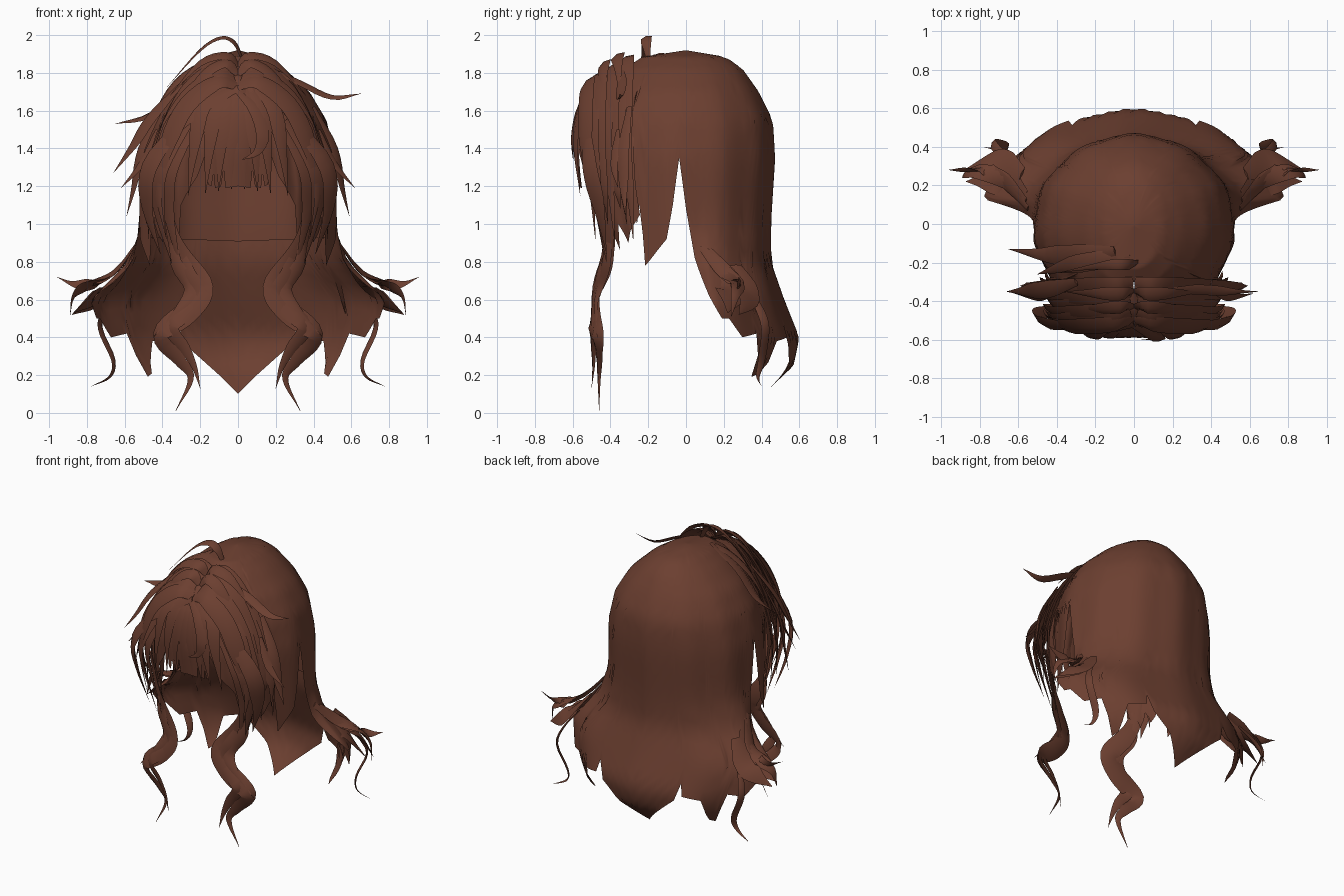
import bpy, bmesh, math, random
from mathutils import Vector

if "Cube" in bpy.data.objects:
    bpy.data.objects.remove(bpy.data.objects["Cube"])

random.seed(4)
brown = bpy.data.materials.new("chestnut brown")
brown.diffuse_color = (0.15, 0.05, 0.03, 1)
brown.use_nodes = True
brown.node_tree.nodes["Principled BSDF"].inputs["Base Color"].default_value = brown.diffuse_color


def finish(name, bm, angle):
    bmesh.ops.remove_doubles(bm, verts=bm.verts, dist=0.0005)
    bmesh.ops.recalc_face_normals(bm, faces=bm.faces)
    me = bpy.data.meshes.new(name)
    bm.to_mesh(me)
    bm.free()
    me.materials.append(brown)
    ob = bpy.data.objects.new(name, me)
    bpy.context.collection.objects.link(ob)
    bpy.ops.object.select_all(action='DESELECT')
    ob.select_set(True)
    bpy.context.view_layer.objects.active = ob
    bpy.ops.object.shade_smooth_by_angle(angle=math.radians(angle))
    return ob


def interp(table, x):
    for a, b in zip(table, table[1:]):
        if x <= b[0]:
            f = (x - a[0]) / (b[0] - a[0])
            return a[1] + (b[1] - a[1]) * f
    return table[-1][1]


def sheet(name, rows, hem, angles, place, n=26):
    """Hanging sheet of hair: rows of (z, rx, ry), cut off at a jagged hem."""
    bm = bmesh.new()
    cols = []
    depth = [(-r[0], i) for i, r in enumerate(rows)]
    for a in angles:
        s_end = interp(depth, -interp(hem, abs(a)))
        col = []
        for j in range(n + 1):
            s = s_end * j / n
            i = min(int(s), len(rows) - 2)
            z, rx, ry = (p + (q - p) * (s - i) for p, q in zip(rows[i], rows[i + 1]))
            col.append(bm.verts.new(place(math.radians(a), z, rx, ry)))
        cols.append(col)
    for c, d in zip(cols, cols[1:]):
        for j in range(n):
            bm.faces.new((c[j], c[j + 1], d[j + 1], d[j]))
    return finish(name, bm, 50)


def lock(name, pts, width, thick=0.3, steps=4, mirror=True):
    """Tapered lock with a flat diamond section along a smooth path."""
    for side in ((1, -1) if mirror else (1,)):
        p = [Vector((x * side, y, z)) for x, y, z in pts]
        p = [2 * p[0] - p[1]] + p + [2 * p[-1] - p[-2]]
        path = []
        for i in range(1, len(p) - 2):
            a, b, c, d = p[i - 1:i + 3]
            for k in range(steps):
                t = k / steps
                path.append(0.5 * (2 * b + (c - a) * t + (2 * a - 5 * b + 4 * c - d) * t * t
                                   + (3 * b - a - 3 * c + d) * t ** 3))
        path.append(p[-2])
        bm = bmesh.new()
        rings = []
        m = len(path) - 1
        for i, q in enumerate(path):
            tan = (path[min(i + 1, m)] - path[max(i - 1, 0)]).normalized()
            out = q - Vector((0, 0, min(q.z, 1.25)))
            across = tan.cross(out).normalized()
            up = across.cross(tan)
            f = i / m
            w = width * 0.5 * max(0.02, min(1, 0.45 + 2 * f, 2.2 * (1 - f)))
            rings.append([bm.verts.new(q + across * w * u + up * w * thick * v)
                          for u, v in ((1, 0), (0, 1), (-1, 0), (0, -1))])
        for r, s in zip(rings, rings[1:]):
            for k in range(4):
                bm.faces.new((r[k], r[(k + 1) % 4], s[(k + 1) % 4], s[k]))
        bm.faces.new(rings[0])
        bm.faces.new(rings[-1])
        finish(name + ("_right" if side > 0 else "_left") if mirror else name, bm, 40)


# Main cap and long back hair (angle 0 is the back)
back_rows = [(1.92, 0, 0), (1.885, .15, .21), (1.82, .25, .30), (1.7, .38, .385),
             (1.55, .47, .46), (1.35, .52, .472), (1.0, .53, .45), (.8, .61, .45),
             (.6, .82, .52), (.4, .78, .6), (.25, .72, .57), (.09, .6, .40)]
back_hem = [(0, .10), (22, .36), (24, .48), (26, .40), (36, .38), (42, .21), (46, .19),
            (50, .42), (60, .40), (66, .50), (70, .5), (76, .62), (84, .82), (90, 1.08),
            (94, 1.35), (98, 1.1), (102, .92), (112, .82), (116, .78), (120, 1.1), (122, 1.0),
            (126, 1.15), (128, 1.55), (140, 1.72), (160, 1.81), (180, 1.84)]


def place_back(a, z, rx, ry):
    fold = 1 + 0.01 * (math.cos(11 * a) - 1) * min(1, (1.92 - z) * 2)
    if math.cos(a) < 0:
        ry *= 1.1
    # The flare fades out towards the front
    flare = max(0, rx - .53) * max(0, min(1, (math.cos(a) + .05) / .3))
    rx = min(rx, .53) + flare
    return (rx * math.sin(a) * fold, ry * math.cos(a) * fold, z)


def place_inner(a, z, rx, ry):
    x, y, z = place_back(a, z, rx, ry)
    return (x * .97, y * .97, z - .012)


sheet("back_hair", back_rows, back_hem, range(-180, 181, 2), place_back)

# Inner layer under the back hair
inner_hem = [(0, .92), (60, .94), (80, 1.05), (88, 1.3), (94, 1.42), (100, 1.5),
             (110, 1.78), (140, 1.87), (180, 1.895)]
sheet("inner_cap", back_rows, inner_hem, range(-180, 181, 4), place_inner, 18)

# Fringe and face-framing sheet (angle 0 is the front)
front_rows = [(1.84, .04, .34), (1.78, .18, .45), (1.7, .28, .52), (1.6, .37, .56),
              (1.4, .46, .585), (1.2, .49, .56), (.95, .48, .48), (.8, .42, .44)]
front_hem = [(0, 1.2), (4, 1.19), (5, 1.29), (6, 1.2), (9, 1.19), (10, 1.27), (11, 1.2),
             (13, 1.21), (15, 1.38), (20, 1.25), (28, 1.15), (32, 1.1), (34, .95), (42, .92),
             (46, .86), (50, 1.0), (55, .9), (60, .97), (68, 1.05)]


def place_front(a, z, rx, ry):
    s = math.sin(a)
    fold = 1 + 0.01 * math.cos(30 * a)
    return (rx * math.copysign(abs(s) ** .75, s), -ry * math.cos(a) ** .75 * fold, z)


sheet("fringe", front_rows, front_hem, range(-68, 69), place_front, 18)

# Individual fringe locks
for i, x in enumerate((.03, .09, .15, .23)):
    lock(f"fringe_lock_{i}", [(x * .3, -.46, 1.76), (x * .8, -.555, 1.62), (x, -.585, 1.42),
                              (x * 1.15, -.56, 1.18 - .01 * i)], .085, .2)
lock("fringe_curl", [(.0, -.53, 1.7), (.09, -.575, 1.6), (.13, -.6, 1.47), (.10, -.6, 1.38),
                     (.02, -.595, 1.34)], .07, .2, mirror=False)

# Layered locks swept from the parting down both sides
for i in range(7):
    f = i / 6
    y, top = -.30 - .20 * f, 1.88 - .12 * f
    j = [random.uniform(-.025, .025) for _ in range(4)]
    lock(f"swept_lock_{i}", [(.005, y, top - .03), (.11, y - .02, top - .01),
                             (.27, y - .03, top - .15 + j[0]),
                             (.41 - .04 * f, y - .03, 1.45 + j[1]), (.48 - .06 * f + j[2], y, 1.2),
                             (.49 - .12 * f + j[3], y + .02, .92 + .08 * (i % 3))], .12, .25)

# Inner cheek locks beside the face opening
for i, x in enumerate((.31, .36, .42)):
    lock(f"cheek_lock_{i}", [(x * .7, -.53, 1.55), (x + .05, -.51, 1.3), (x + .06, -.46, 1.08),
                             (x - .01, -.42, .74 + .05 * i)], .11, .25)

# Loose flyaway wisps on the silhouette
lock("outer_wisp", [(.40, -.3, 1.62), (.51, -.33, 1.4), (.55, -.33, 1.2), (.59, -.32, 1.04)], .07)
lock("low_wisp", [(.43, -.36, 1.5), (.51, -.38, 1.32), (.62, -.36, 1.19)], .05)
lock("right_flick", [(.2, -.34, 1.81), (.34, -.34, 1.74), (.5, -.35, 1.67), (.65, -.35, 1.69)],
     .06, mirror=False)
lock("left_flick", [(-.1, -.14, 1.90), (-.3, -.16, 1.76), (-.46, -.16, 1.58), (-.65, -.13, 1.53)],
     .11, mirror=False)
lock("left_crown_lock", [(-.02, -.17, 1.89), (-.2, -.19, 1.84), (-.36, -.22, 1.71), (-.5, -.26, 1.46)],
     .10, mirror=False)
lock("left_flick_low", [(-.3, -.3, 1.74), (-.46, -.34, 1.56), (-.55, -.35, 1.42), (-.66, -.35, 1.27)],
     .10, mirror=False)
lock("left_sweep", [(.0, -.52, 1.72), (-.2, -.54, 1.62), (-.34, -.52, 1.5), (-.45, -.48, 1.35)],
     .10, .2, mirror=False)

# Strands standing up at the crown
lock("crown_strand", [(.02, -.2, 1.88), (-.02, -.21, 1.96), (-.09, -.21, 1.985),
                      (-.2, -.22, 1.92), (-.38, -.25, 1.72)], .06, mirror=False)
lock("crown_arch", [(.0, -.35, 1.83), (.06, -.36, 1.89), (.2, -.36, 1.85), (.36, -.35, 1.68)], .08)
lock("crown_arch_front", [(.0, -.43, 1.79), (.07, -.43, 1.85), (.2, -.44, 1.77), (.36, -.43, 1.56)], .08)

# Long wavy tendrils in front of the shoulders
lock("wavy_tendril", [(.40, -.42, 1.2), (.35, -.41, .95), (.28, -.42, .8), (.19, -.47, .66),
                      (.26, -.48, .54), (.41, -.47, .41), (.31, -.46, .28), (.25, -.46, .18),
                      (.33, -.46, .01)], .13, .3, 5)
lock("inner_tendril", [(.38, -.40, 1.1), (.33, -.40, .88), (.26, -.45, .72), (.21, -.48, .6),
                       (.35, -.49, .46), (.28, -.49, .34), (.23, -.49, .24), (.20, -.5, .13)], .10, .3, 5)
lock("thin_tendril", [(.34, -.41, 1.0), (.33, -.42, .8), (.25, -.46, .66), (.32, -.48, .54),
                      (.45, -.47, .4)], .08, .35)

# Flared ends at the sides and back
lock("flare_top", [(.55, .08, .88), (.63, .18, .77), (.74, .27, .69), (.86, .28, .68), (.96, .28, .72)], .08)
lock("flare_mid", [(.56, .12, .86), (.66, .22, .74), (.79, .27, .68), (.87, .26, .62), (.89, .24, .51)], .09)
lock("flare_low", [(.56, .14, .82), (.66, .22, .68), (.76, .23, .6), (.87, .22, .53)], .17, .2)
lock("flare_back", [(.58, .26, .78), (.68, .31, .66), (.77, .32, .59), (.88, .28, .52)], .16, .2)
lock("flare_curl", [(.62, .32, .68), (.70, .38, .57), (.73, .42, .45), (.66, .40, .28),
                    (.68, .38, .19), (.78, .40, .14)], .05)
